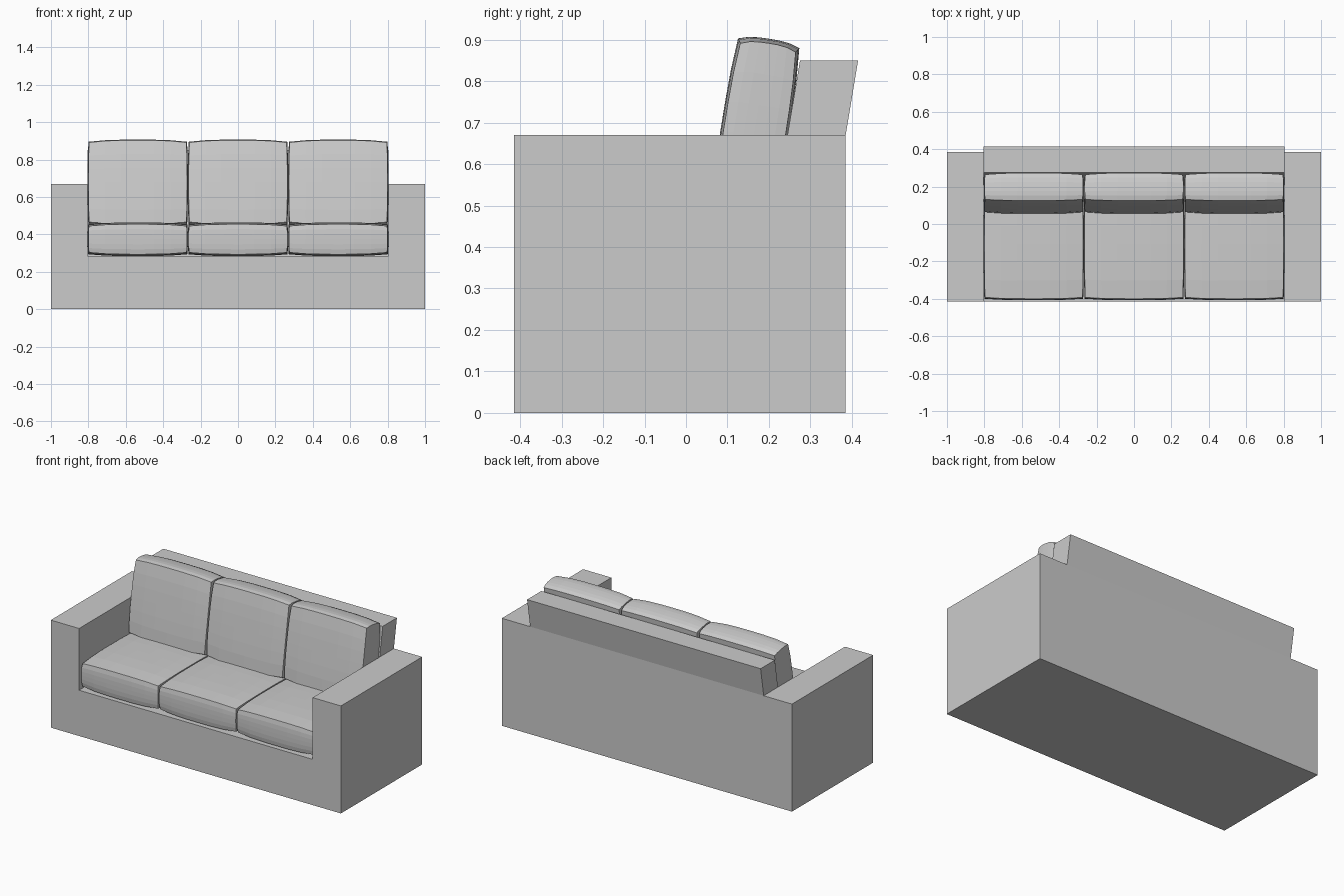
import bpy, bmesh, math
from mathutils import Matrix, Vector

if "Cube" in bpy.data.objects:
    bpy.data.objects.remove(bpy.data.objects["Cube"])


def finish(bm, name):
    bmesh.ops.recalc_face_normals(bm, faces=bm.faces)
    me = bpy.data.meshes.new(name)
    bm.to_mesh(me)
    bm.free()
    ob = bpy.data.objects.new(name, me)
    bpy.context.collection.objects.link(ob)
    return ob


def extrude(name, pts, direction):
    """Closed profile pushed along a direction."""
    bm = bmesh.new()
    face = bm.faces.new([bm.verts.new(p) for p in pts])
    geo = bmesh.ops.extrude_face_region(bm, geom=[face])["geom"]
    bmesh.ops.translate(bm, vec=direction,
                        verts=[v for v in geo if isinstance(v, bmesh.types.BMVert)])
    return finish(bm, name)


def cushion(name, centre, half, tilt, bow):
    """Faceted box with bulging faces and pinched corners."""
    bm = bmesh.new()
    bmesh.ops.create_cube(bm, size=2)
    bmesh.ops.subdivide_edges(bm, edges=bm.edges, cuts=5, use_grid_fill=True)
    for v in bm.verts:
        c = Vector(v.co)
        for i in range(3):
            j, k = (i + 1) % 3, (i + 2) % 3
            pinch = 0.6 * abs(c[j]) ** 3 + 0.6 * abs(c[k]) ** 3
            v.co[i] = c[i] * (half[i] - bow[i] * pinch)
    bmesh.ops.transform(bm, verts=bm.verts, matrix=Matrix.Translation(centre)
                        @ Matrix.Rotation(math.radians(tilt), 4, 'X'))
    return finish(bm, name)


# Base and arms as one U-shaped frame
right = [(1, 0), (1, 0.67), (0.805, 0.67), (0.805, 0.285)]
profile = right + [(-x, z) for x, z in reversed(right)]
extrude("frame", [(x, -0.415, z) for x, z in profile], (0, 0.80, 0))

# Backrest, vertical behind the arms and leaning back above them
back = [(0.18, 0.285), (0.385, 0.285), (0.385, 0.67), (0.415, 0.85), (0.275, 0.85)]
extrude("backrest", [(-0.805, y, z) for y, z in back], (1.61, 0, 0))

# Three seat cushions and three back cushions
for n in range(3):
    x = (n - 1) * 0.536
    cushion(f"seat_cushion_{n + 1}", (x, -0.107, 0.374), (0.268, 0.300, 0.090),
            0, (0.006, 0.012, 0.016))
    cushion(f"back_cushion_{n + 1}", (x, 0.164, 0.668), (0.268, 0.082, 0.237),
            -9, (0.007, 0.012, 0.018))
